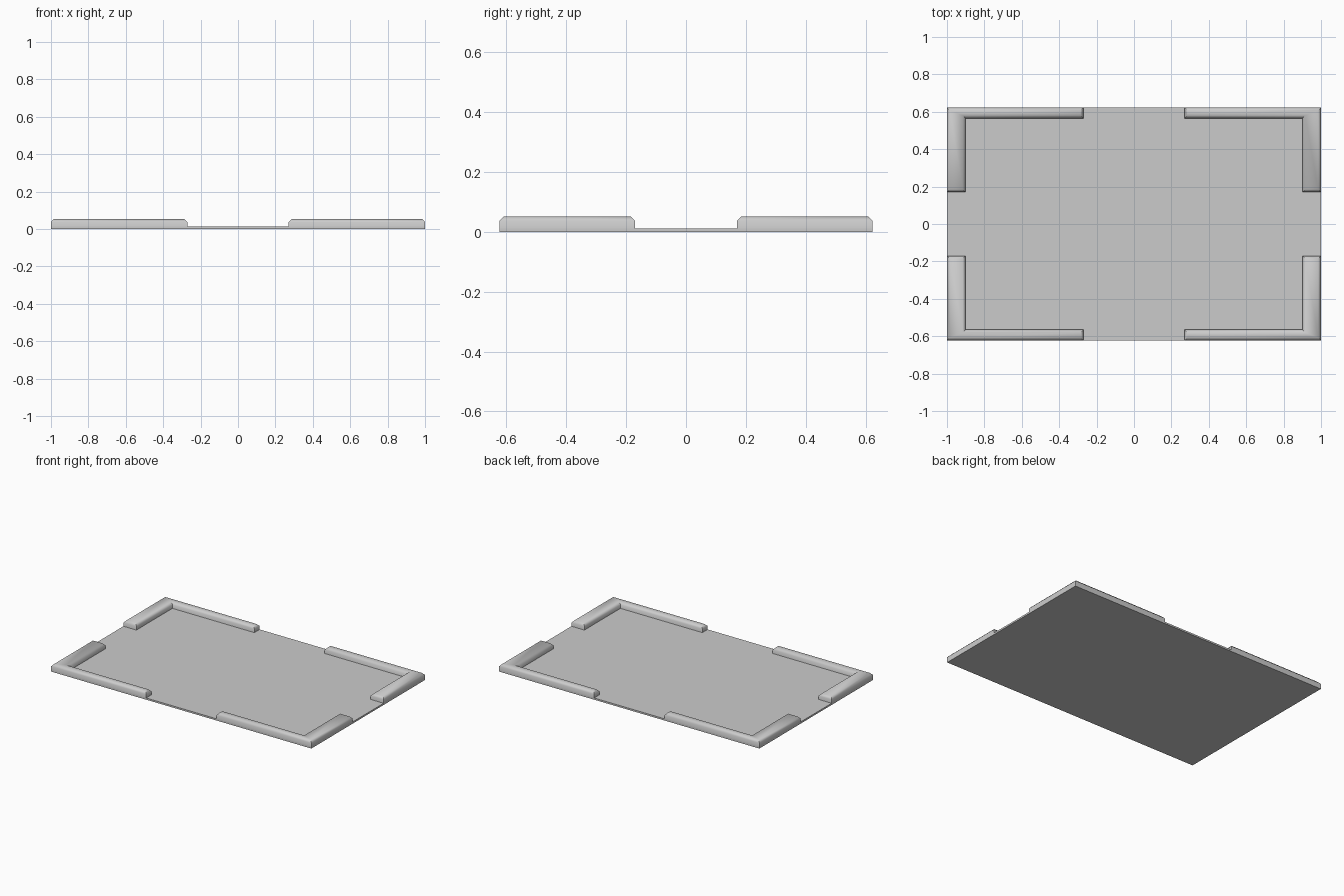
import bpy, bmesh, math

if "Cube" in bpy.data.objects:
    bpy.data.objects.remove(bpy.data.objects["Cube"])

W, D = 1.0, 0.623          # half length and half depth
PLATE, TOP = 0.012, 0.052  # plate thickness, rim height
BEVEL = 0.015


def prism(name, outline, height, bevel=0.0):
    """Extrude an outline up from z = 0 and chamfer its top edges."""
    bm = bmesh.new()
    face = bm.faces.new([bm.verts.new((x, y, 0)) for x, y in outline])
    ext = bmesh.ops.extrude_face_region(bm, geom=[face], use_keep_orig=True)
    top = [v for v in ext["geom"] if isinstance(v, bmesh.types.BMVert)]
    bmesh.ops.translate(bm, vec=(0, 0, height), verts=top)
    bmesh.ops.recalc_face_normals(bm, faces=bm.faces)
    if bevel:
        edges = [e for e in bm.edges if all(v.co.z > height - 1e-5 for v in e.verts)]
        bmesh.ops.bevel(bm, geom=edges, offset=bevel, offset_type='OFFSET',
                        segments=1, profile=0.5, affect='EDGES')
    mesh = bpy.data.meshes.new(name)
    bm.to_mesh(mesh)
    bm.free()
    obj = bpy.data.objects.new(name, mesh)
    bpy.context.collection.objects.link(obj)
    return obj


# Base plate
prism("base_plate", [(-W, -D), (W, -D), (W, D), (-W, D)], PLATE)

# L-shaped raised corner rims, mirrored to all four corners
rim = prism("corner_rims", [(0.27, D), (0.27, 0.565), (0.90, 0.565),
                            (0.90, 0.17), (W, 0.17), (W, D)], TOP, BEVEL)
bpy.context.view_layer.objects.active = rim
rim.select_set(True)
bpy.ops.object.shade_smooth_by_angle(angle=math.radians(50))
mirror = rim.modifiers.new("four_corners", 'MIRROR')
mirror.use_axis = (True, True, False)
mirror.use_mirror_merge = False
